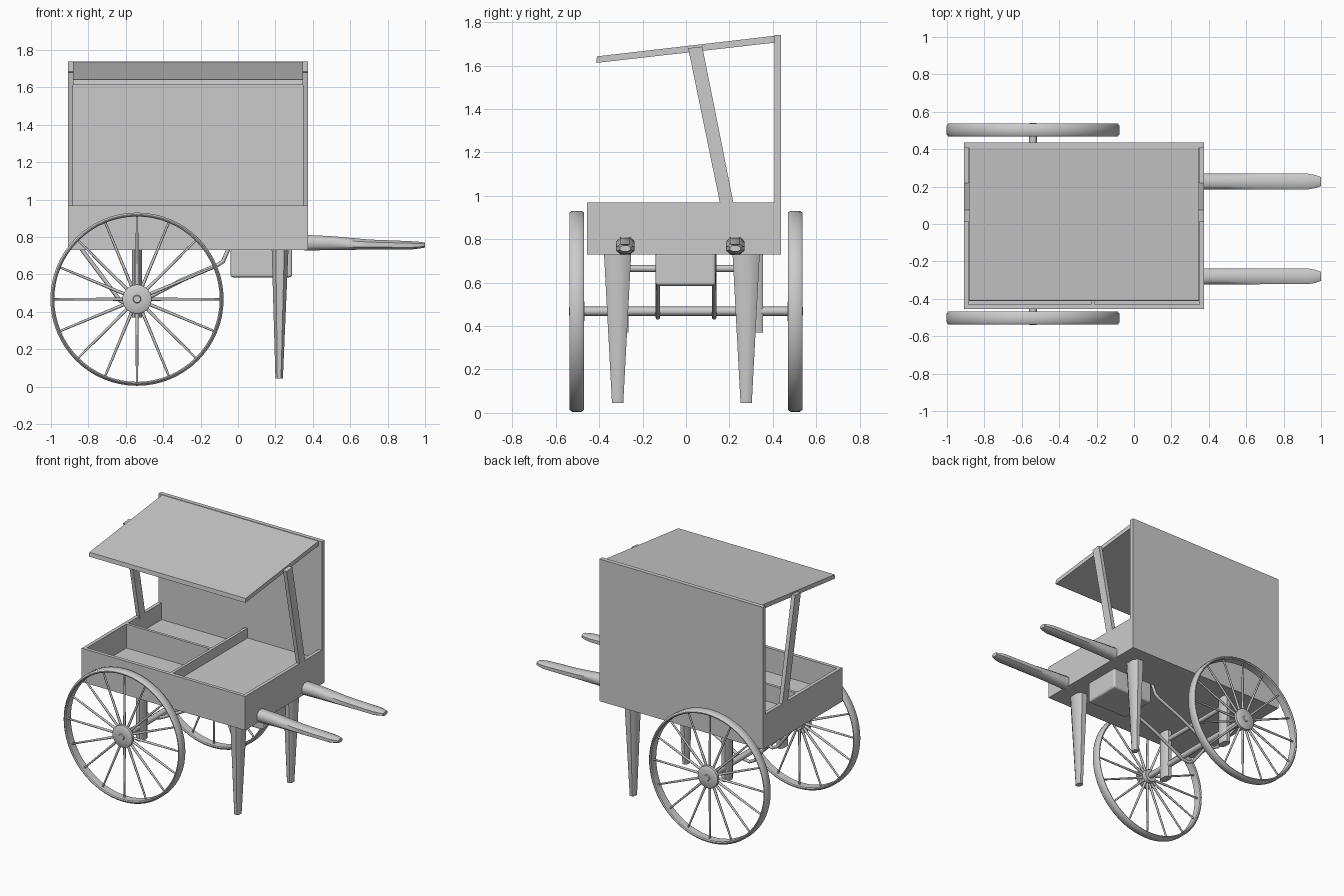
import bpy, bmesh, math
from mathutils import Matrix, Vector

cube = bpy.data.objects.get("Cube")
if cube:
    bpy.data.objects.remove(cube, do_unlink=True)


def finish(name, bm, smooth=None):
    bmesh.ops.recalc_face_normals(bm, faces=bm.faces)
    mesh = bpy.data.meshes.new(name)
    bm.to_mesh(mesh)
    bm.free()
    ob = bpy.data.objects.new(name, mesh)
    bpy.context.collection.objects.link(ob)
    if smooth:
        bpy.ops.object.select_all(action='DESELECT')
        ob.select_set(True)
        bpy.context.view_layer.objects.active = ob
        bpy.ops.object.shade_smooth_by_angle(angle=math.radians(smooth))
    return ob


def box(name, x, y, z, bevel=0):
    """Box given by its (min, max) range on each axis."""
    bm = bmesh.new()
    size = [r[1] - r[0] for r in (x, y, z)]
    mid = [(r[0] + r[1]) / 2 for r in (x, y, z)]
    bmesh.ops.create_cube(bm, size=1, matrix=Matrix.Translation(mid) @ Matrix.Diagonal((*size, 1)))
    ob = finish(name, bm)
    if bevel:
        mod = ob.modifiers.new("Bevel", 'BEVEL')
        mod.width, mod.segments = bevel, 3
    return ob


def prism(name, outline, x0, x1):
    """Side outline in (y, z) extruded from x0 to x1."""
    bm = bmesh.new()
    face = bm.faces.new([bm.verts.new((x0, y, z)) for y, z in outline])
    new = bmesh.ops.extrude_face_region(bm, geom=[face])["geom"]
    bmesh.ops.translate(bm, vec=(x1 - x0, 0, 0), verts=[v for v in new if isinstance(v, bmesh.types.BMVert)])
    return finish(name, bm)


def loft(name, rings, place, corner=0.5):
    """Chamfered rectangles (t, u, v, half_u, half_v) joined along t."""
    c = corner
    shape = [(1, -c), (1, c), (c, 1), (-c, 1), (-1, c), (-1, -c), (-c, -1), (c, -1)]
    bm = bmesh.new()
    loops = [[bm.verts.new(place(t, u + a * hu, v + b * hv)) for a, b in shape]
             for t, u, v, hu, hv in rings]
    for p, q in zip(loops, loops[1:]):
        for i in range(len(p)):
            j = (i + 1) % len(p)
            bm.faces.new((p[i], p[j], q[j], q[i]))
    bm.faces.new(loops[0])
    bm.faces.new(loops[-1])
    return finish(name, bm, 50)


def lathe(name, profile, centre, steps):
    """Closed (radius, y) profile spun around the y axis."""
    bm = bmesh.new()
    verts = [bm.verts.new((r, y, 0)) for r, y in profile]
    edges = [bm.edges.new((verts[i], verts[(i + 1) % len(verts)])) for i in range(len(verts))]
    bmesh.ops.spin(bm, geom=verts + edges, cent=(0, 0, 0), axis=(0, 1, 0),
                   angle=math.tau, steps=steps, use_merge=True)
    bmesh.ops.remove_doubles(bm, verts=bm.verts, dist=1e-4)
    bmesh.ops.translate(bm, vec=centre, verts=bm.verts)
    return finish(name, bm, 40)


def rod(name, points, radius):
    curve = bpy.data.curves.new(name, 'CURVE')
    curve.dimensions = '3D'
    curve.bevel_depth, curve.bevel_resolution = radius, 2
    curve.use_fill_caps = True
    spline = curve.splines.new('POLY')
    spline.points.add(len(points) - 1)
    for p, co in zip(spline.points, points):
        p.co = (*co, 1)
    ob = bpy.data.objects.new(name, curve)
    bpy.context.collection.objects.link(ob)


# Tray: base, four walls and dividers
L, R, F, B = -0.91, 0.375, -0.455, 0.437
BOTTOM, TOP, T = 0.73, 0.97, 0.025
box("tray_base", (L, R), (F, B), (BOTTOM, 0.80))
box("front_wall", (L, R), (F, F + T), (BOTTOM, TOP))
box("right_end_wall", (L, L + T), (F, B), (BOTTOM, TOP))
box("left_end_wall", (R - T, R), (F, B), (BOTTOM, TOP))
box("cross_divider", (-0.23, -0.21), (F + T, B - T), (0.79, TOP))
box("long_divider", (L + T, -0.23), (0.01, 0.03), (0.79, TOP))
box("counter_floor", (-0.21, R - T), (F + T, B - T), (0.79, 0.90))
box("rear_bin_floor", (L + T, -0.23), (0.03, B - T), (0.79, 0.85))

# Back panel, sloping roof and leaning struts
box("back_panel", (L, R), (B - 0.03, B), (BOTTOM, 1.74))
prism("roof", [(-0.413, 1.612), (-0.41, 1.642), (B - 0.002, 1.74), (B - 0.005, 1.708)], L + 0.028, R - 0.028)
for side, x in (("right", L), ("left", R - 0.028)):
    prism(side + "_strut", [(0.16, 0.95), (0.222, 0.95), (0.075, 1.687), (0.01, 1.68)], x, x + 0.028)

# Handles and tapered legs
for side, y in (("front", -0.28), ("rear", 0.227)):
    loft(side + "_handle",
         [(R - 0.02, y, 0.77, 0.043, 0.042), (0.50, y, 0.768, 0.043, 0.037),
          (0.70, y, 0.76, 0.042, 0.027), (0.93, y, 0.756, 0.042, 0.022),
          (0.97, y, 0.757, 0.035, 0.018), (1.0, y, 0.757, 0.024, 0.013)],
         lambda t, u, v: (t, u, v))
for side, y in (("front", -0.315), ("rear", 0.277)):
    loft(side + "_leg", [(0.045, 0.22, y, 0.02, 0.026), (0.74, 0.225, y, 0.045, 0.063)],
         lambda t, u, v: (u, v, t))

# Under-tray drawer, axle, posts and brace rods
box("under_box", (-0.04, 0.29), (-0.14, 0.137), (0.585, 0.74), 0.015)
AX, AZ, WR = -0.54, 0.468, 0.463
rod("axle", [(AX, -0.51, AZ), (AX, 0.51, AZ)], 0.021)
rod("cross_bar", [(AX, -0.31, 0.665), (AX, 0.31, 0.665)], 0.016)
for side, s in (("front", -1), ("rear", 1)):
    loft(side + "_axle_post", [(0.37, AX, s * 0.31, 0.027, 0.045), (0.74, AX, s * 0.31, 0.027, 0.045)],
         lambda t, u, v: (u, v, t))
    y = s * 0.13
    rod(side + "_brace_rod",
        [(-0.84, y, 0.74), (-0.63, y, 0.46), (-0.59, y, 0.44), (-0.53, y, 0.45),
         (-0.30, y, 0.57), (-0.11, y, 0.65), (-0.08, y, 0.67), (-0.05, y, 0.74)], 0.011)

# Spoked wheels
W, INNER = 0.034, 0.442
SPOKES = 16
for side, s in (("front", -1), ("rear", 1)):
    centre = Vector((AX, s * 0.503, AZ))
    lathe(side + "_wheel_rim",
          [(INNER, -W + 0.006), (INNER + 0.006, -W), (WR - 0.01, -W), (WR, -W + 0.012),
           (WR, W - 0.012), (WR - 0.01, W), (INNER + 0.006, W), (INNER, W - 0.006)], centre, 64)
    lathe(side + "_wheel_hub",
          [(0, -0.035 * s), (0.045, -0.035 * s), (0.05, 0), (0.078, 0.005 * s),
           (0.078, 0.025 * s), (0.07, 0.031 * s), (0.022, 0.031 * s), (0.018, 0.037 * s), (0, 0.037 * s)],
          centre, 32)
    bm = bmesh.new()
    for i in range(SPOKES):
        turn = Matrix.Rotation(math.tau * i / SPOKES, 4, 'Y')
        bmesh.ops.create_cone(bm, cap_ends=True, segments=8, radius1=0.009, radius2=0.006, depth=0.41,
                              matrix=Matrix.Translation(centre) @ turn @ Matrix.Translation((0, 0, 0.245)))
    finish(side + "_wheel_spokes", bm, 50)
